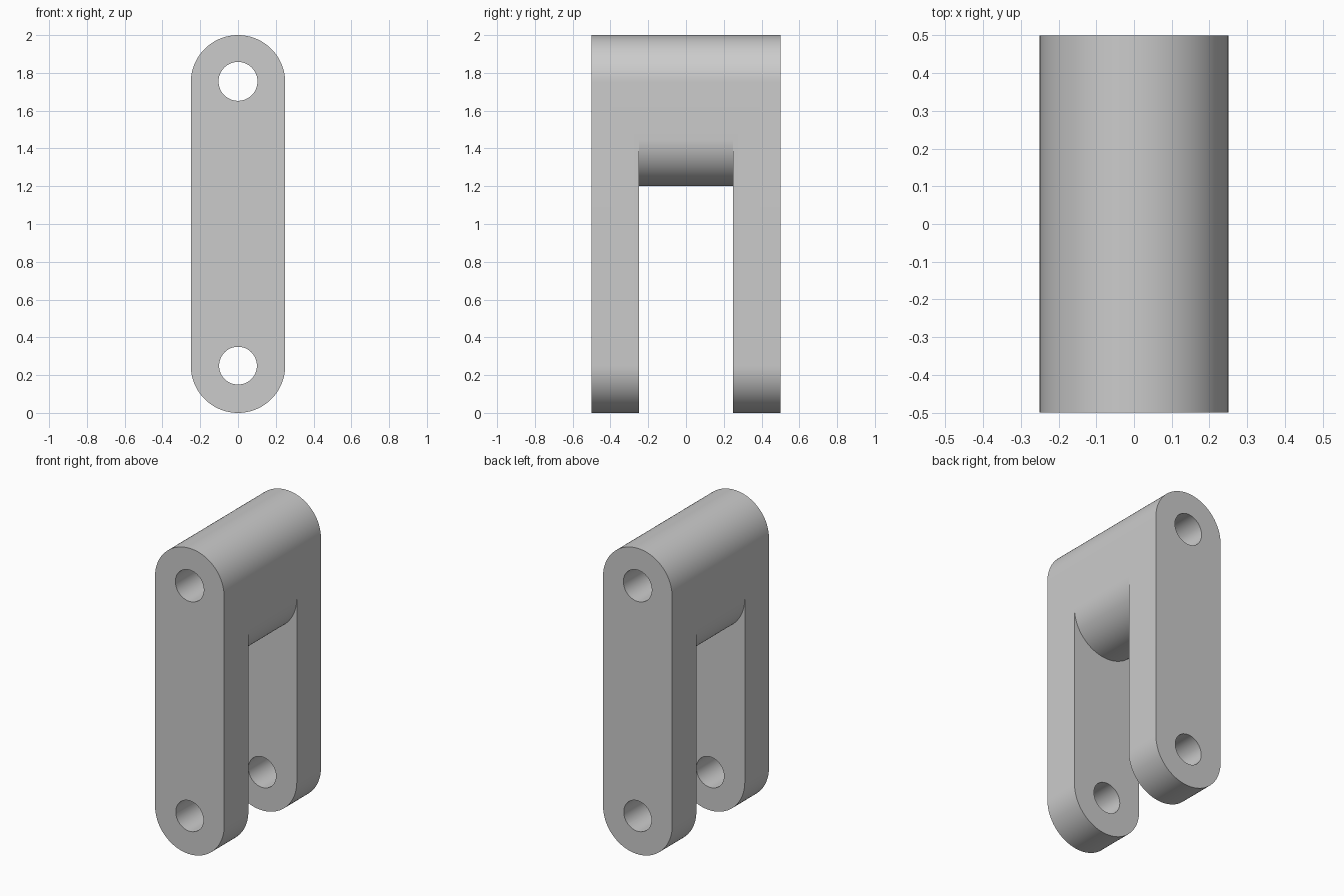
import bpy, bmesh
from math import sin, cos, pi

cube = bpy.data.objects.get("Cube")
if cube:
    bpy.data.objects.remove(cube, do_unlink=True)

R, TOP, LOW, WEB = 0.25, 1.75, 0.25, 1.45   # end radius and arc centres
STEPS = 48


def arc(radius, z, start, end, steps=STEPS):
    """Points on an arc in the XZ plane, both ends included."""
    angles = [start + (end - start) * i / steps for i in range(steps + 1)]
    return [(radius * cos(a), z + radius * sin(a)) for a in angles]


def prism(name, outline, half_depth):
    """Extrude an XZ outline evenly to both sides of y = 0."""
    bm = bmesh.new()
    face = bm.faces.new([bm.verts.new((x, -half_depth, z)) for x, z in outline])
    out = bmesh.ops.extrude_face_region(bm, geom=[face])
    verts = [v for v in out["geom"] if isinstance(v, bmesh.types.BMVert)]
    bmesh.ops.translate(bm, verts=verts, vec=(0, 2 * half_depth, 0))
    bmesh.ops.recalc_face_normals(bm, faces=bm.faces)
    mesh = bpy.data.meshes.new(name)
    bm.to_mesh(mesh)
    bm.free()
    obj = bpy.data.objects.new(name, mesh)
    bpy.context.collection.objects.link(obj)
    return obj


# Rounded link body
body = prism("clevis_link", arc(R, TOP, 0, pi) + arc(R, LOW, pi, 2 * pi), 0.5)

# Fork slot with a rounded web end, and the two pin holes
slot = [(-0.4, -0.1), (0.4, -0.1), (0.4, WEB)] + arc(R, WEB, 0, -pi) + [(-0.4, WEB)]
cutters = [
    prism("slot_cutter", slot, 0.25),
    prism("upper_pin_cutter", arc(0.103, 1.755, 0, 2 * pi)[:-1], 0.6),
    prism("lower_pin_cutter", arc(0.1, LOW, 0, 2 * pi)[:-1], 0.6),
]
bpy.context.view_layer.objects.active = body
for cutter in cutters:
    cutter.hide_render = True
    mod = body.modifiers.new(cutter.name, "BOOLEAN")
    mod.operation, mod.solver, mod.object = "DIFFERENCE", "EXACT", cutter
    bpy.ops.object.modifier_apply(modifier=mod.name)
for cutter in cutters:
    bpy.data.objects.remove(cutter, do_unlink=True)

# Plain grey metal
grey = bpy.data.materials.new("plain_grey")
grey.use_nodes = True
colour = (0.6, 0.6, 0.6, 1)
grey.diffuse_color = colour
grey.node_tree.nodes["Principled BSDF"].inputs["Base Color"].default_value = colour
body.data.materials.clear()
body.data.materials.append(grey)

# Smooth curved walls, crisp rims
bpy.ops.object.select_all(action="DESELECT")
body.select_set(True)
bpy.ops.object.shade_smooth_by_angle(angle=pi / 6)
